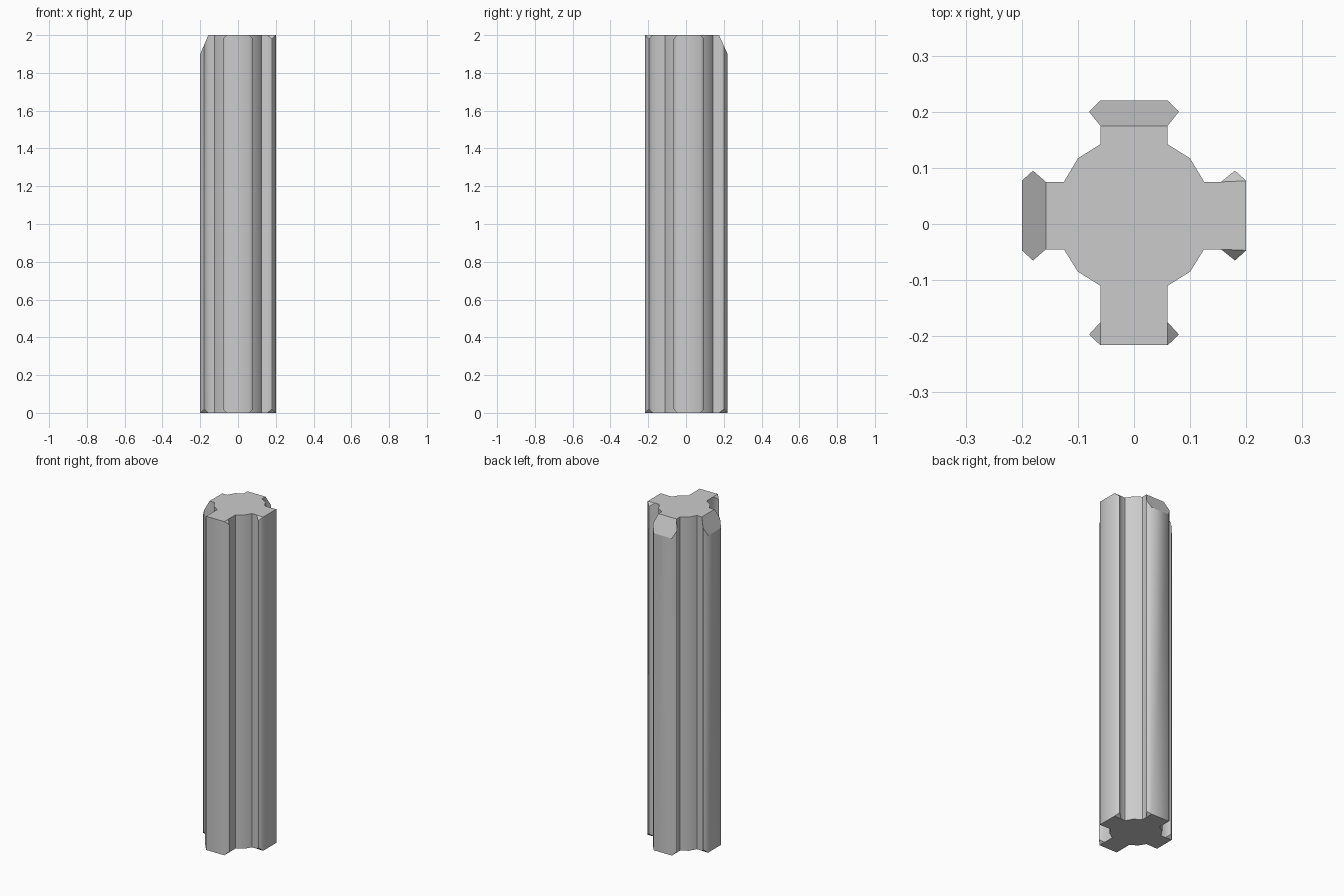
import bpy, bmesh, math
from mathutils import Vector

if "Cube" in bpy.data.objects:
    bpy.data.objects.remove(bpy.data.objects["Cube"])

H, TIP, CHAMFER = 2.0, 0.02, 0.1
CY = 0.015  # the core and side arms sit slightly off centre in y

# arms, counter-clockwise: direction, centre, core start, neck, tip, outer, outer half width, chamfered top
ARMS = [
    ((1, 0), (0, CY), 0.125, 0.155, 0.18, 0.20, 0.062, False),
    ((0, 1), (0, 0), 0.142, 0.175, 0.20, 0.22, 0.06, True),
    ((-1, 0), (0, CY), 0.125, 0.157, 0.18, 0.20, 0.062, True),
    ((0, -1), (0, 0), 0.110, 0.175, 0.197, 0.216, 0.06, False),
]
CORNERS = [(0.1, 0.117), (-0.1, 0.117), (-0.1, -0.085), (0.1, -0.085)]

bm = bmesh.new()
bottom, top, arm_start = [], [], []


def add_point(x, y, z0, z1):
    bottom.append(bm.verts.new((x, y, z0)))
    top.append(bm.verts.new((x, y, z1)))


# cross-section rings: eight points per arm, then one rounded core corner
for (d, c, core, neck, tip, outer, hw, cut), corner in zip(ARMS, CORNERS):
    arm_start.append(len(top))
    drop = CHAMFER if cut else 0
    tip_drop = CHAMFER * (tip - neck) / (outer - neck) if cut else TIP
    half = [(core, 0.06, 0, 0), (neck, 0.06, 0, 0),
            (tip, 0.08, TIP, tip_drop), (outer, hw, 0, drop)]
    path = [(r, -w, lo, hi) for r, w, lo, hi in half]
    path += reversed(half)
    for r, w, lo, hi in path:
        add_point(c[0] + d[0] * r - d[1] * w, c[1] + d[1] * r + d[0] * w, lo, H - hi)
    add_point(*corner, 0, H)

# long sides
n = len(top)
for i in range(n):
    j = (i + 1) % n
    bm.faces.new((bottom[i], bottom[j], top[j], top[i]))

# end caps, clipped flange tips and the two bevelled arm tops
skip_top, skip_bottom = set(), set()
for s, arm in zip(arm_start, ARMS):
    skip_bottom |= {s + 2, s + 5}
    for k in (s + 1, s + 4):
        bm.faces.new((bottom[k + 2], bottom[k + 1], bottom[k]))
    if arm[-1]:
        skip_top |= {s + 2, s + 3, s + 4, s + 5}
        bm.faces.new(top[s + 1:s + 7])
    else:
        skip_top |= {s + 2, s + 5}
        for k in (s + 1, s + 4):
            bm.faces.new(top[k:k + 3])
bm.faces.new([v for i, v in enumerate(top) if i not in skip_top])
bm.faces.new([v for i, v in reversed(list(enumerate(bottom))) if i not in skip_bottom])
bmesh.ops.recalc_face_normals(bm, faces=bm.faces[:])

# smooth only across gentle vertical edges
for f in bm.faces:
    f.smooth = True
for e in bm.edges:
    run = e.verts[1].co - e.verts[0].co
    vertical = Vector((run.x, run.y)).length < 1e-5
    e.smooth = vertical and e.calc_face_angle() < math.radians(50)

mesh = bpy.data.meshes.new("cross_pillar")
bm.to_mesh(mesh)
bm.free()
bpy.context.collection.objects.link(bpy.data.objects.new("cross_pillar", mesh))
